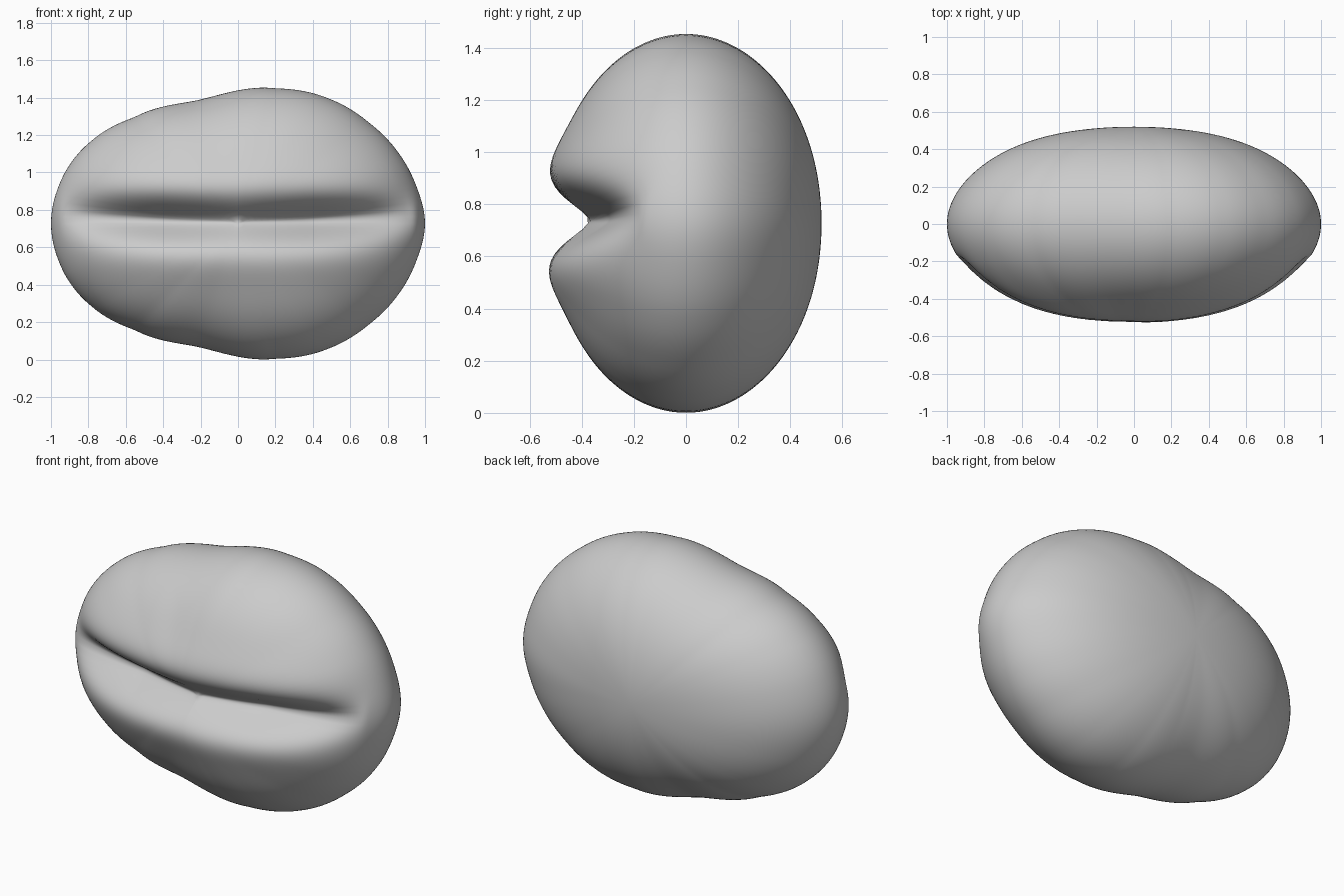
import bpy, bmesh, math

if "Cube" in bpy.data.objects:
    bpy.data.objects.remove(bpy.data.objects["Cube"])

# Upper half of the front outline (x, height above the middle), mirrored below
OUTLINE = [(1, 0), (0.95, 0.21), (0.86, 0.375), (0.7, 0.54), (0.48, 0.67), (0.2, 0.723),
           (-0.2, 0.663), (-0.55, 0.57), (-0.78, 0.445), (-0.93, 0.265), (-1, 0)]
MID = 0.727
HALF_DEPTH = 0.52
POLAR = [(math.atan2(z, x), math.hypot(x, z)) for x, z in OUTLINE]


def outline_radius(angle):
    """Smooth (Catmull-Rom) radius of the outline at an angle."""
    a = min(abs(angle), math.pi)
    n = len(POLAR)
    i = max(k for k in range(n - 1) if POLAR[k][0] <= a + 1e-9)
    p0, p1, p2, p3 = (POLAR[1 if k < 0 else (n - 2 if k >= n else k)][1]
                      for k in (i - 1, i, i + 1, i + 2))
    t = (a - POLAR[i][0]) / (POLAR[i + 1][0] - POLAR[i][0])
    return 0.5 * (2 * p1 + (p2 - p0) * t + (2 * p0 - 5 * p1 + 4 * p2 - p3) * t * t
                  + (3 * p1 - p0 - 3 * p2 + p3) * t ** 3)


def crease(x, z):
    """Inward push of the front groove, with softly swollen lips."""
    dz = z - 0.04 * x * x - 0.01
    fade = max(0.0, 1 - (abs(x) / 0.95) ** 4)
    depth = 0.15 + 0.05 * min(1, abs(x) / 0.4)
    groove = depth * math.exp(-(abs(dz) / 0.095) ** 1.7)
    lips = 0.027 * math.exp(-((abs(dz) - 0.2) / 0.13) ** 2)
    return fade * (groove - lips)


# Bean body: a sphere with its poles front and back, shaped by the outline
bm = bmesh.new()
bmesh.ops.create_uvsphere(bm, u_segments=160, v_segments=96, radius=1)
for v in bm.verts:
    sx, sz, sy = v.co.x, v.co.y, -v.co.z
    rho = math.hypot(sx, sz)
    ang = math.atan2(sz, sx)
    r = rho * outline_radius(ang)
    x, z = r * math.cos(ang), r * math.sin(ang)
    y = sy * HALF_DEPTH * (1 + 0.12 * rho ** 2 * (1 - rho ** 2) * abs(math.cos(ang)))
    if sy < 0:
        y += crease(x, z) * min(1, -sy / 0.4)
    v.co = (x, y, z + MID)
bmesh.ops.recalc_face_normals(bm, faces=bm.faces)
for f in bm.faces:
    f.smooth = True

mesh = bpy.data.meshes.new("bean_body")
bm.to_mesh(mesh)
bm.free()
bean = bpy.data.objects.new("bean_body", mesh)
bpy.context.collection.objects.link(bean)
